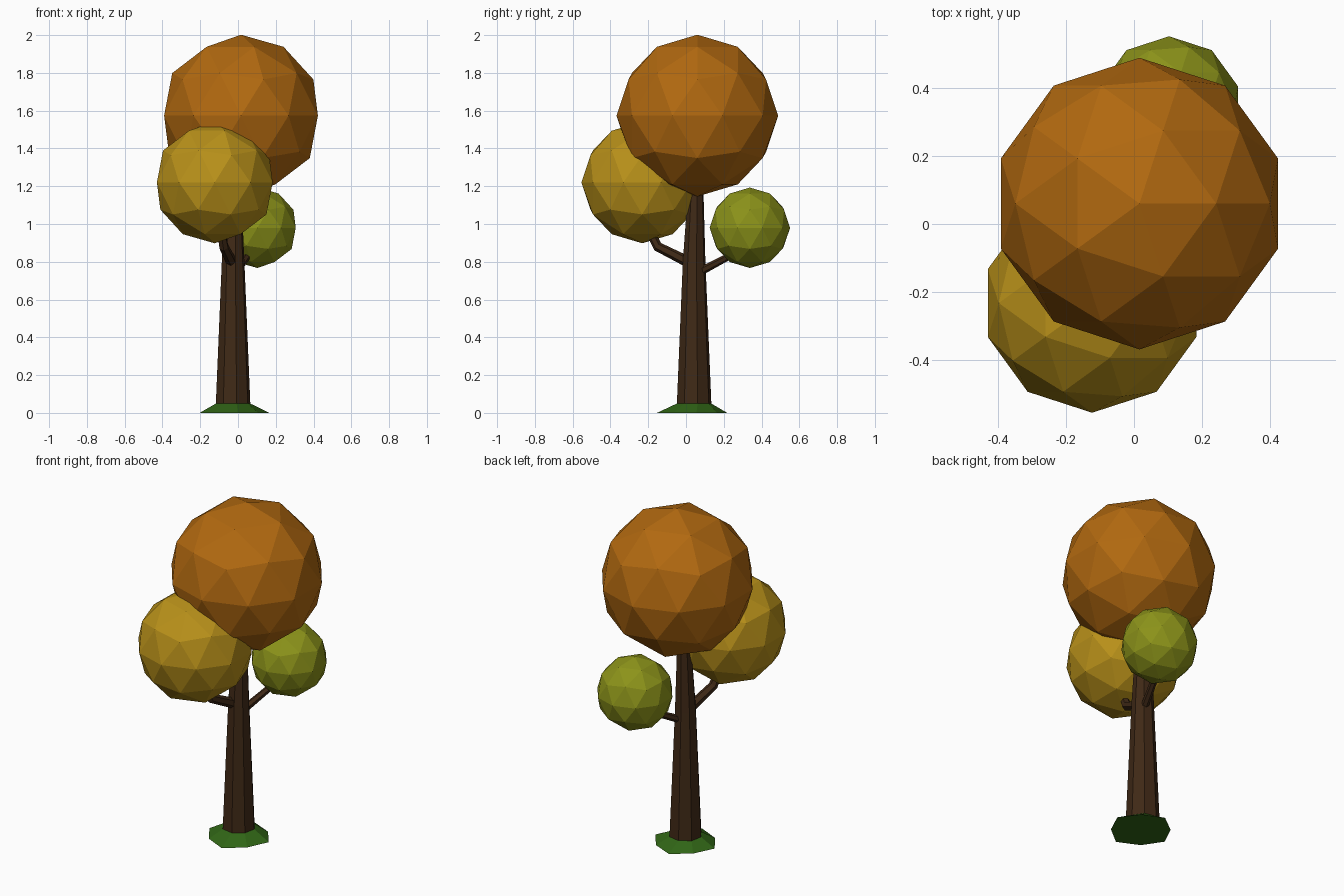
import bpy, bmesh, math
from mathutils import Vector

if "Cube" in bpy.data.objects:
    bpy.data.objects.remove(bpy.data.objects["Cube"])


def material(name, rgb):
    m = bpy.data.materials.new(name)
    m.diffuse_color = (*rgb, 1)
    m.use_nodes = True
    m.node_tree.nodes["Principled BSDF"].inputs["Base Color"].default_value = m.diffuse_color
    return m


bark = material("bark", (0.05, 0.022, 0.008))
grass = material("grass", (0.03, 0.13, 0.008))
orange = material("orange_leaves", (0.44, 0.14, 0.005))
yellow = material("yellow_leaves", (0.48, 0.28, 0.01))
green = material("green_leaves", (0.26, 0.29, 0.01))


def foliage(name, centre, radius, mat):
    bpy.ops.mesh.primitive_ico_sphere_add(subdivisions=2, radius=radius, location=centre)
    bpy.context.object.name = name
    bpy.context.object.data.materials.append(mat)


def loft(name, rings, mat):
    """Closed low-poly body through a list of rings of points."""
    bm = bmesh.new()
    loops = [[bm.verts.new(p) for p in ring] for ring in rings]
    n = len(loops[0])
    for a, b in zip(loops, loops[1:]):
        for i in range(n):
            j = (i + 1) % n
            bm.faces.new((a[i], a[j], b[j], b[i]))
    bm.faces.new(loops[0][::-1])
    bm.faces.new(loops[-1])
    bmesh.ops.recalc_face_normals(bm, faces=bm.faces)
    mesh = bpy.data.meshes.new(name)
    bm.to_mesh(mesh)
    bm.free()
    mesh.materials.append(mat)
    bpy.context.collection.objects.link(bpy.data.objects.new(name, mesh))


def ring(centre, radii, turn=0.0):
    n = len(radii)
    return [(centre[0] + r * math.cos(turn + math.tau * i / n),
             centre[1] + r * math.sin(turn + math.tau * i / n), centre[2])
            for i, r in enumerate(radii)]


def tube(name, path, radii, mat, sides=6):
    pts = [Vector(p) for p in path]
    rings = []
    for k, p in enumerate(pts):
        d = (pts[min(k + 1, len(pts) - 1)] - pts[max(k - 1, 0)]).normalized()
        u = d.cross(Vector((1, 0, 0))).normalized()
        v = d.cross(u)
        rings.append([p + radii[k] * (u * math.cos(math.tau * i / sides) +
                                      v * math.sin(math.tau * i / sides))
                      for i in range(sides)])
    loft(name, rings, mat)


# Leaf balls
foliage("top_foliage", (0.016, 0.06, 1.574), 0.428, orange)
foliage("front_foliage", (-0.123, -0.232, 1.22), 0.322, yellow)
foliage("back_foliage", (0.103, 0.338, 0.98), 0.213, green)

# Tapered octagonal trunk
cx, cy = -0.026, 0.043
loft("trunk", [ring((cx, cy, 0.005), [0.095] * 8, 0.2),
               ring((cx, cy, 0.8), [0.061] * 8, 0.2),
               ring((cx + 0.003, cy + 0.01, 1.25), [0.038] * 8, 0.2)], bark)

# Bent branches
tube("front_branch", [(-0.03, 0.03, 0.79), (-0.075, -0.15, 0.88), (-0.1, -0.22, 1.02)],
     [0.03, 0.026, 0.022], bark)
tube("back_branch", [(-0.015, 0.06, 0.74), (0.045, 0.22, 0.825), (0.085, 0.3, 0.93)],
     [0.022, 0.019, 0.016], bark)

# Ragged grass mound
outline = [0.186, 0.165, 0.182, 0.16, 0.184, 0.17, 0.192, 0.165]
loft("grass_mound", [ring((-0.02, 0.037, 0), outline, 0.1),
                     ring((cx, cy, 0.05), [0.092] * 8, 0.2)], grass)
